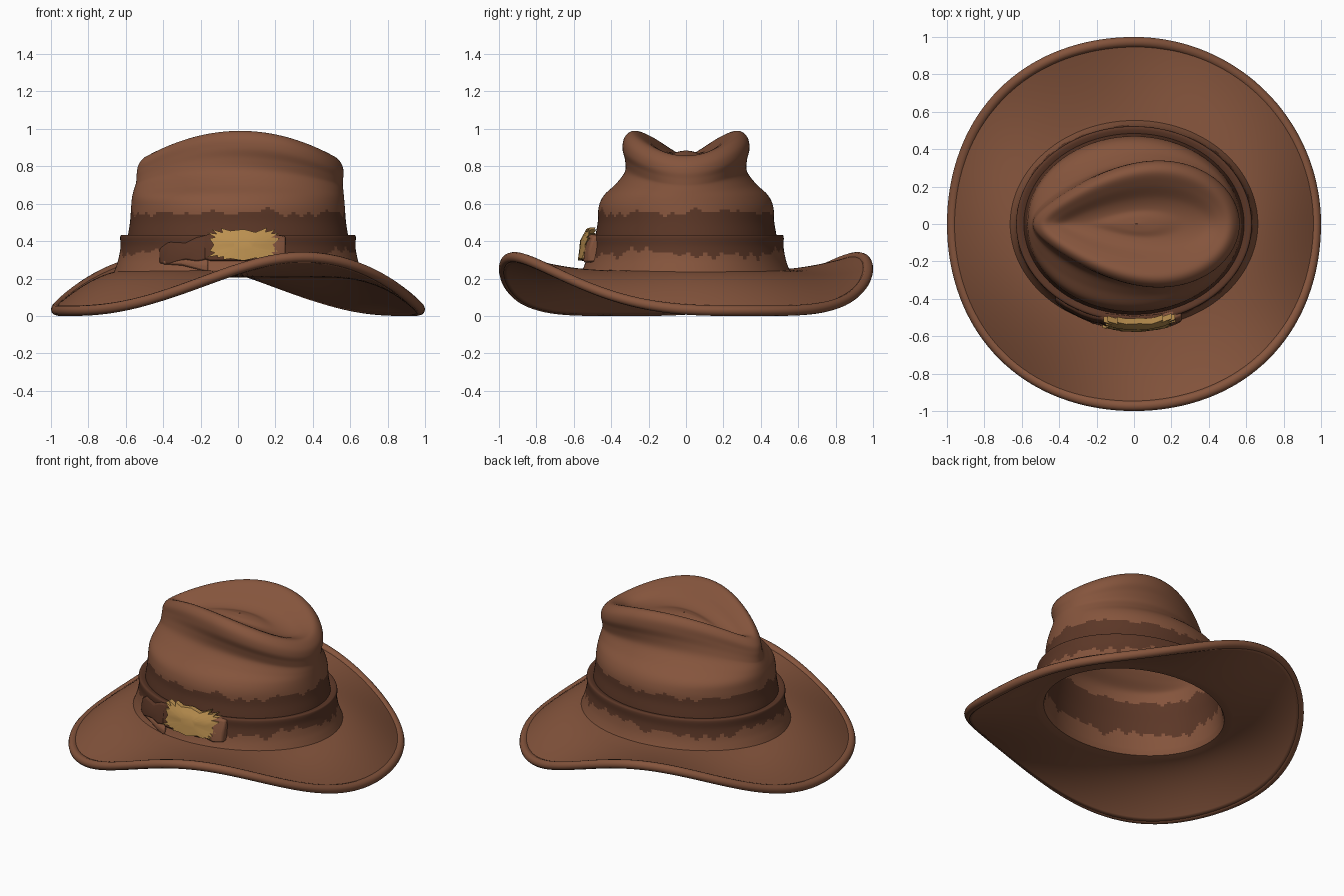
import bpy, bmesh, random
from math import sin, cos, pi, sqrt, radians

if "Cube" in bpy.data.objects:
    bpy.data.objects.remove(bpy.data.objects["Cube"])

random.seed(4)
N = 144


def material(name, rgb):
    m = bpy.data.materials.new(name)
    m.diffuse_color = (*rgb, 1)
    m.use_nodes = True
    m.node_tree.nodes["Principled BSDF"].inputs["Base Color"].default_value = m.diffuse_color
    return m


FELT = material("felt", (0.235, 0.09, 0.046))
DARK = material("dark_felt", (0.105, 0.038, 0.02))
GOLD = material("gold", (0.5, 0.28, 0.08))


def finish(name, bm, mats, angle=50):
    bmesh.ops.remove_doubles(bm, verts=bm.verts, dist=1e-5)
    me = bpy.data.meshes.new(name)
    bm.to_mesh(me)
    bm.free()
    for m in mats:
        me.materials.append(m)
    ob = bpy.data.objects.new(name, me)
    bpy.context.collection.objects.link(ob)
    bpy.ops.object.select_all(action='DESELECT')
    ob.select_set(True)
    bpy.context.view_layer.objects.active = ob
    bpy.ops.object.shade_smooth_by_angle(angle=radians(angle))
    return ob


def loft(rings, pick=None):
    """Skin rings of N points; pick(column, z) gives the material slot."""
    bm = bmesh.new()
    rows = [[bm.verts.new(p) for p in r] for r in rings]
    for a, b in zip(rows, rows[1:]):
        for i in range(N):
            j = (i + 1) % N
            f = bm.faces.new((a[i], b[i], b[j], a[j]))
            if pick:
                f.material_index = pick(i, f.calc_center_median().z)
    return bm


def spline(keys, n=6):
    """Catmull-Rom samples through key tuples."""
    out = []
    k = [keys[0]] + keys + [keys[-1]]
    for s in range(1, len(k) - 2):
        for q in range(n):
            t = q / n
            out.append([0.5 * (2 * b + (c - a) * t + (2 * a - 5 * b + 4 * c - d) * t * t
                               + (3 * b - a - 3 * c + d) * t ** 3)
                        for a, b, c, d in zip(*k[s - 1:s + 3])])
    return out + [list(keys[-1])]


TH = [2 * pi * i / N for i in range(N)]


def ragged(mid, size):
    """Zigzag height per column, with a random spike every four columns."""
    out = []
    for _ in range(N // 4):
        s = random.uniform(-size, size)
        out += [mid, mid + s / 2, mid + s, mid + s / 2]
    return out


low, high = ragged(.335, .045), ragged(.55, .03)


def stain(i, z):
    return 1 if low[i] < z < high[i] else 0


# crown: half width, half depth, height, teardrop amount
crown_keys = [(.002, .001, .875, 1), (.12, .035, .87, 1), (.25, .08, .862, 1), (.37, .145, .887, 1),
              (.45, .22, .945, 1), (.50, .285, .98, 1), (.533, .325, .955, 1), (.543, .335, .90, 1),
              (.543, .322, .84, .8), (.545, .322, .77, .5), (.552, .37, .70, .2), (.558, .43, .64, 0),
              (.562, .457, .58, 0), (.568, .462, .50, 0), (.58, .475, .42, 0), (.59, .485, .32, 0),
              (.60, .50, .235, 0)]


def crown_ring(rx, ry, z, tear):
    ring = []
    for t in TH:
        u = cos(t)
        x = rx * u + .012 * tear
        y = ry * sin(t) * (1 + tear * (-.05 + .3 * u - .15 * u * u))
        drop = .37 * (rx * u / .54) ** 2 * min(1, max(0, z - .55) / .25)
        ring.append((x, y, z - drop * max(0, z - .55)))
    return ring


# brim: two opposite raised lobes, two drooping sides
def edge(t):
    r = .972 + .02 * sin(2 * t) ** 2 * (0 if t < pi / 2 else 1)
    h = .028 + .286 * (cos(t + radians(69)) ** 2) ** 1.8
    return r * cos(t), r * sin(t), h


rings = [crown_ring(*k) for k in spline(crown_keys)]
base = rings[-1]
for k in range(1, 25):
    t = k / 24
    s = t ** 1.75
    rings.append([(p[0] + (e[0] - p[0]) * t, p[1] + (e[1] - p[1]) * t, p[2] + (e[2] - p[2]) * s)
                  for p, e in zip(base, map(edge, TH))])
hat = finish("crown_and_brim", loft(rings, stain), [FELT, DARK])
sol = hat.modifiers.new("thickness", 'SOLIDIFY')
sol.thickness = .038
sol.offset = -.5

# rounded rim along the brim edge
rim = []
for k in range(13):
    a = pi - 2 * pi * k / 12
    rim.append([(e[0] + .028 * cos(a) * cos(t), e[1] + .028 * cos(a) * sin(t), e[2] + .028 * sin(a))
                for t, e in ((t, edge(t)) for t in TH)])
finish("brim_rim", loft(rim), [FELT])

# hat band with a flared foot
band_keys = [(.575, .47, .42), (.60, .492, .43), (.622, .513, .433), (.63, .522, .42), (.628, .521, .37),
             (.638, .531, .31), (.652, .545, .265), (.668, .565, .22)]
band = [[(rx * cos(t), ry * sin(t), z) for t in TH] for rx, ry, z in spline(band_keys)]
finish("hat_band", loft(band, stain), [FELT, DARK])


def front_y(x, z, d):
    return -(.522 + max(0, .37 - z) * .22) * sqrt(1 - (x / .64) ** 2) - d


def ribbon(name, stations, mat):
    """Strip on the band front; stations are (x, bottom z, top z, lift)."""
    bm = bmesh.new()
    rows = [[bm.verts.new((x, front_y(x, z, q), z))
             for z, q in ((z0, -.03), (z0, d), ((z0 + z1) / 2, d + .008), (z1, d * .6), (z1, -.03))]
            for x, z0, z1, d in stations]
    for a, b in zip(rows, rows[1:]):
        for i in range(5):
            bm.faces.new((a[i], b[i], b[(i + 1) % 5], a[(i + 1) % 5]))
    bm.faces.new(rows[0])
    bm.faces.new(rows[-1])
    bmesh.ops.recalc_face_normals(bm, faces=bm.faces)
    ob = finish(name, bm, [mat])
    bv = ob.modifiers.new("soft_edges", 'BEVEL')
    bv.width = .01
    bv.segments = 2


# bow: main fold, end loop, side knot and hanging tail
ribbon("bow_fold", [(-.2, .31, .42, .012), (-.15, .295, .44, .026), (0, .295, .445, .028),
                    (.12, .295, .445, .028), (.17, .3, .435, .026)], DARK)
ribbon("bow_end", [(.15, .295, .44, .026), (.2, .285, .435, .034), (.255, .29, .425, .028)], FELT)
ribbon("bow_knot", [(-.42, .28, .36, .008), (-.37, .275, .395, .016), (-.28, .30, .39, .02),
                    (-.22, .29, .42, .022), (-.17, .3, .43, .018)], DARK)
ribbon("bow_tail", [(-.40, .275, .31, .01), (-.3, .27, .31, .014), (-.22, .25, .31, .016),
                    (-.16, .235, .31, .012)], FELT)

# ragged gold ornament wrapped over the bow, leaning back at the top
bm = bmesh.new()
loops = []
M = 36
spikes = [random.uniform(.98, 1.2) if i % 2 else random.uniform(.84, .95) for i in range(M)]
for f, lift in ((.3, .045), (.65, .043), (1, .04), (1, .01)):
    loop = []
    for i in range(M):
        a = 2 * pi * i / M
        k = f * (1 + (spikes[i] - 1) * f)
        x = .03 + .18 * k * abs(cos(a)) ** .5 * (1 if cos(a) > 0 else -1)
        z = .38 + .08 * k * abs(sin(a)) ** .5 * (1 if sin(a) > 0 else -1)
        loop.append(bm.verts.new((x, front_y(x, z, lift - .45 * max(0, z - .40)), z)))
    loops.append(loop)
bm.faces.new(loops[0])
for a, b in zip(loops, loops[1:]):
    for i in range(M):
        j = (i + 1) % M
        bm.faces.new((a[i], b[i], b[j], a[j]))
bmesh.ops.recalc_face_normals(bm, faces=bm.faces)
finish("gold_ornament", bm, [GOLD])
